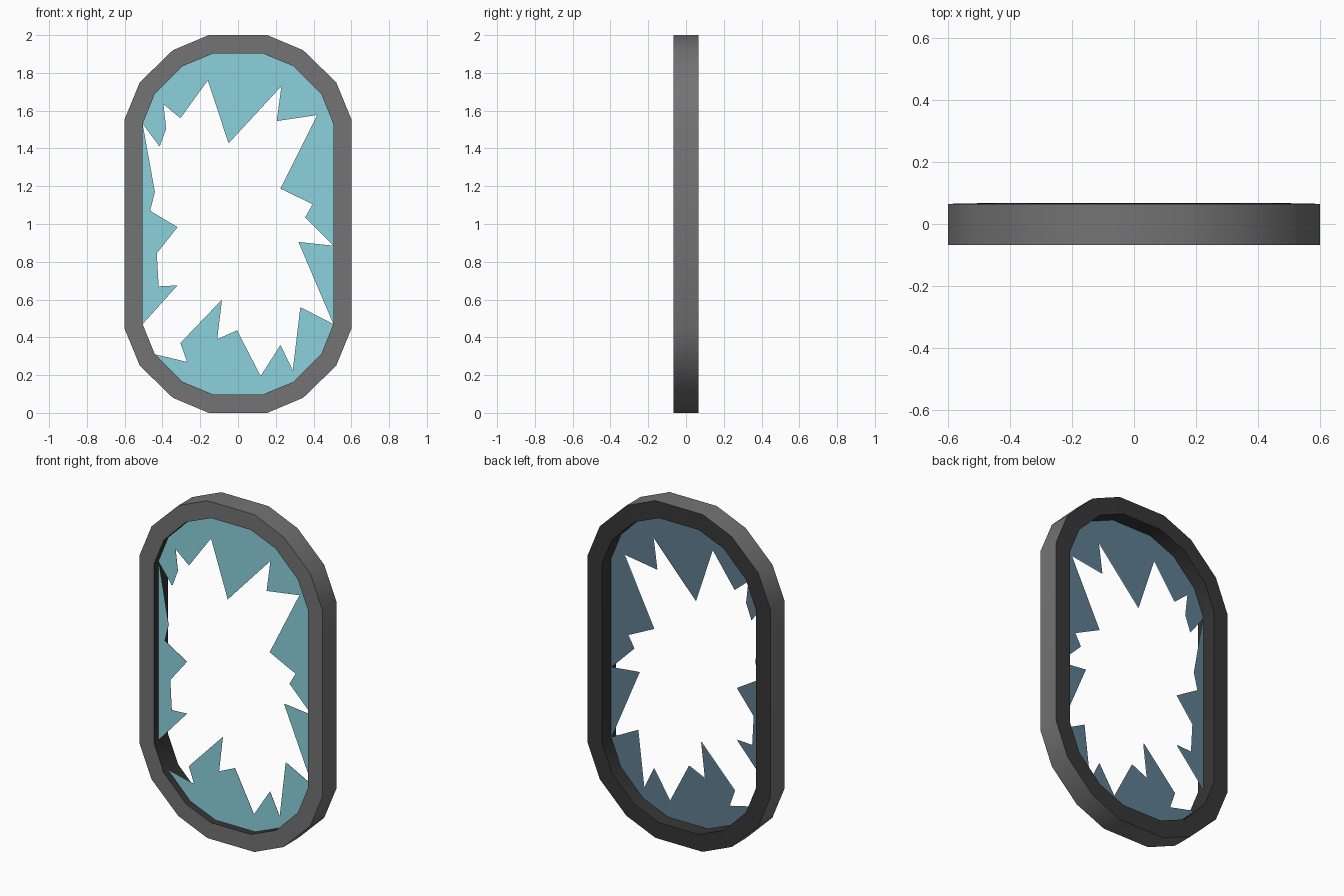
import bpy, bmesh

if "Cube" in bpy.data.objects:
    bpy.data.objects.remove(bpy.data.objects["Cube"])


def material(name, rgb):
    m = bpy.data.materials.new(name)
    m.diffuse_color = (*rgb, 1)
    m.use_nodes = True
    m.node_tree.nodes["Principled BSDF"].inputs["Base Color"].default_value = m.diffuse_color
    return m


def finish(bm, name, *mats):
    me = bpy.data.meshes.new(name)
    bm.to_mesh(me)
    bm.free()
    for m in mats:
        me.materials.append(m)
    ob = bpy.data.objects.new(name, me)
    bpy.context.collection.objects.link(ob)
    return ob


def full_loop(quarter):
    """Mirror a top-right quarter profile into a closed loop about x=0, z=1."""
    right = quarter + [(x, 2 - z) for x, z in reversed(quarter)]
    return right + [(-x, z) for x, z in reversed(right)]


grey = material("grey frame", (0.172, 0.172, 0.172))
dark = material("dark frame back", (0.038, 0.038, 0.038))
blue = material("pale blue glass", (0.265, 0.64, 0.73))
slate = material("slate blue glass back", (0.115, 0.21, 0.285))

outer_q = [(0.155, 2.0), (0.345, 1.92), (0.52, 1.75), (0.60, 1.555)]
inner_q = [(0.13, 1.903), (0.295, 1.835), (0.44, 1.69), (0.505, 1.53)]

# Frame: rectangular section swept round the oval, dark on the back and inside
bm = bmesh.new()
outer, inner = full_loop(outer_q), full_loop(inner_q)
section = [(outer, -0.067), (outer, 0.065), (inner, 0.067), (inner, -0.067)]
rings = [[bm.verts.new((x, y, z)) for x, z in loop] for loop, y in section]
n = len(outer)
for a in range(4):
    r, s = rings[a], rings[(a + 1) % 4]
    for i in range(n):
        j = (i + 1) % n
        f = bm.faces.new((r[i], r[j], s[j], s[i]))
        f.material_index = 1 if a in (1, 2) else 0
bmesh.ops.recalc_face_normals(bm, faces=bm.faces)
frame = finish(bm, "mirror_frame", grey, dark)
bpy.context.view_layer.objects.active = frame
frame.select_set(True)
bpy.ops.object.shade_smooth_by_angle(angle=0.7)

# Broken glass: jagged inner edge of each piece, closed along the frame
top_rim = list(reversed(inner_q)) + [(-x, z) for x, z in inner_q[:-1]]
bottom_rim = [(x, 2 - z) for x, z in reversed(top_rim[1:])]
shards = {
    "glass_top": [(-0.505, 1.53), (-0.415, 1.41), (-0.38, 1.505), (-0.395, 1.635),
                  (-0.305, 1.56), (-0.16, 1.76), (-0.05, 1.427), (0.23, 1.73),
                  (0.205, 1.545), (0.42, 1.577), (0.225, 1.187), (0.395, 1.105),
                  (0.355, 1.035), (0.505, 0.885)] + top_rim,
    "glass_right": [(0.505, 0.885), (0.32, 0.905), (0.505, 0.47)],
    "glass_bottom": [(0.505, 0.47), (0.33, 0.56), (0.29, 0.225), (0.225, 0.36),
                     (0.12, 0.195), (-0.005, 0.437), (-0.11, 0.39), (-0.085, 0.60),
                     (-0.305, 0.37), (-0.27, 0.27)] + bottom_rim,
    "glass_left": [(-0.505, 0.47), (-0.32, 0.675), (-0.42, 0.67), (-0.43, 0.845),
                   (-0.32, 0.983), (-0.465, 1.07), (-0.44, 1.17), (-0.505, 1.53)],
}
# Each piece has a pale front sheet and a darker sheet just behind it
for name, pts in shards.items():
    for side, y, facing, mat in (("front", -0.025, -1, blue), ("back", -0.02, 1, slate)):
        bm = bmesh.new()
        f = bm.faces.new([bm.verts.new((x, y, z)) for x, z in pts])
        f.normal_update()
        if f.normal.y * facing < 0:
            f.normal_flip()
        bmesh.ops.triangulate(bm, faces=bm.faces[:])
        finish(bm, f"{name}_{side}", mat)
